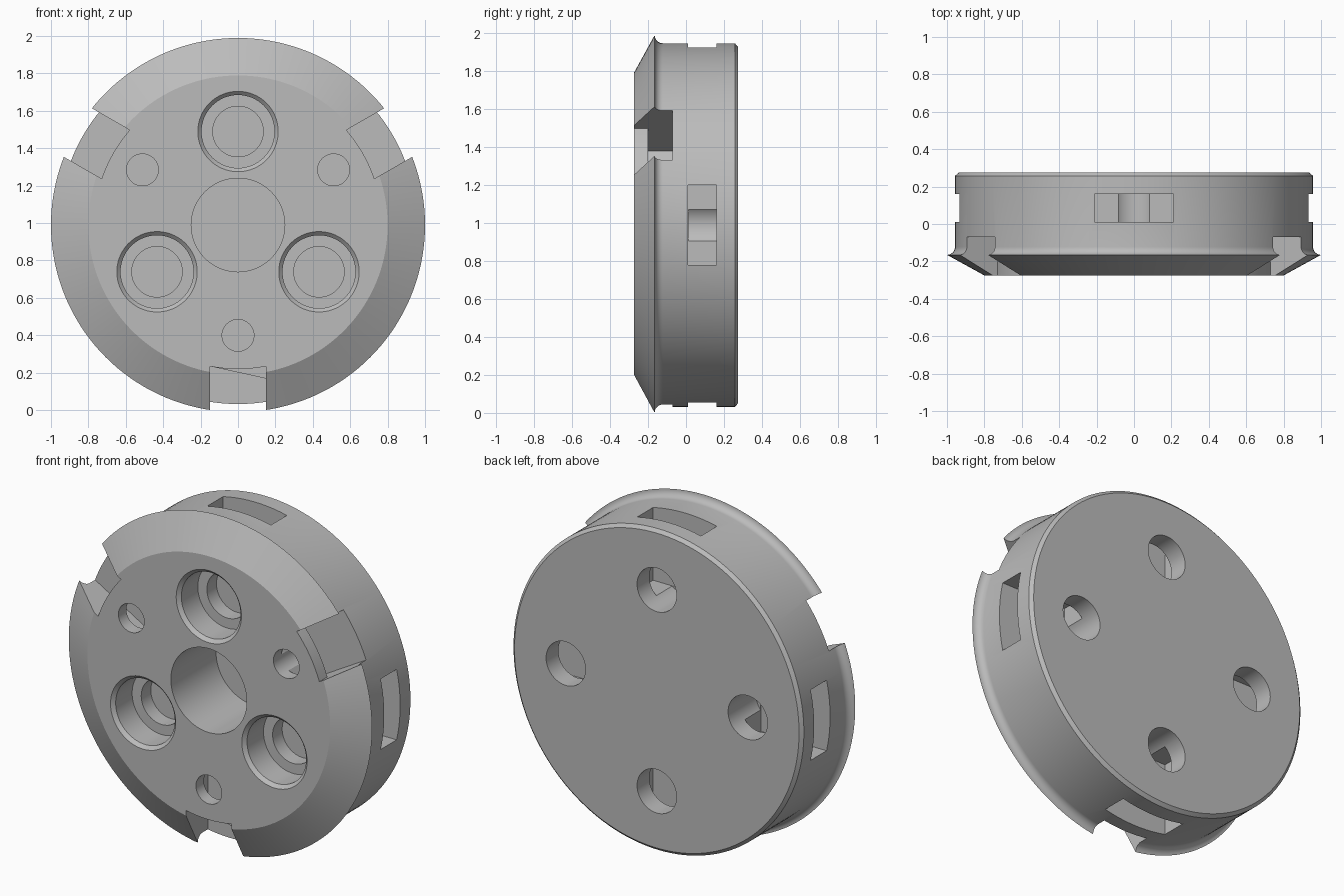
import bpy
import bmesh
from math import cos, sin, pi, radians, sqrt
from mathutils import Matrix, Vector

cube = bpy.data.objects.get("Cube")
if cube:
    bpy.data.objects.remove(cube, do_unlink=True)

CENTRE_Z = 0.989
COLOUR = (0.5, 0.5, 0.5, 1)

metal = bpy.data.materials.new("plain grey")
metal.use_nodes = True
metal.diffuse_color = COLOUR
shader = next(n for n in metal.node_tree.nodes if n.type == 'BSDF_PRINCIPLED')
shader.inputs["Base Color"].default_value = COLOUR


def make_object(name, bm, matrix):
    bmesh.ops.transform(bm, matrix=matrix, verts=bm.verts)
    bmesh.ops.recalc_face_normals(bm, faces=bm.faces)
    mesh = bpy.data.meshes.new(name)
    bm.to_mesh(mesh)
    bm.free()
    mesh.materials.append(metal)
    obj = bpy.data.objects.new(name, mesh)
    bpy.context.collection.objects.link(obj)
    return obj


def lathe(name, profile, matrix, segments=64):
    """Solid of revolution about the y axis from (radius, y) points."""
    bm = bmesh.new()
    rings = [[bm.verts.new((r * cos(2 * pi * i / segments), y, r * sin(2 * pi * i / segments)))
              for i in range(segments)] for r, y in profile]
    for low, high in zip(rings, rings[1:]):
        for i in range(segments):
            j = (i + 1) % segments
            bm.faces.new((low[i], low[j], high[j], high[i]))
    bm.faces.new(rings[0])
    bm.faces.new(rings[-1])
    return make_object(name, bm, matrix)


def prism(name, outline, y0, y1, matrix):
    """Extrude an (x, z) outline from y0 to y1."""
    bm = bmesh.new()
    face = bm.faces.new([bm.verts.new((x, y0, z)) for x, z in outline])
    result = bmesh.ops.extrude_face_region(bm, geom=[face])
    moved = [v for v in result["geom"] if isinstance(v, bmesh.types.BMVert)]
    bmesh.ops.translate(bm, vec=(0, y1 - y0, 0), verts=moved)
    return make_object(name, bm, matrix)


def place(angle, radius=0):
    """Move outward along x, then turn about the disc axis."""
    return (Matrix.Translation((0, 0, CENTRE_Z))
            @ Matrix.Rotation(-radians(angle), 4, 'Y')
            @ Matrix.Translation((radius, 0, 0)))


def cut(target, cutter):
    cutter.hide_render = True
    mod = target.modifiers.new("cut", 'BOOLEAN')
    mod.operation = 'DIFFERENCE'
    mod.solver = 'EXACT'
    mod.object = cutter
    bpy.context.view_layer.objects.active = target
    bpy.ops.object.modifier_apply(modifier=mod.name)
    bpy.data.objects.remove(cutter, do_unlink=True)


def slot_outline(inner, half):
    return [(inner, -half), (1.2, -half), (1.2, half), (inner, half)]


# Disc body: bevelled front, sharp lip, concave fillet, chamfered back
LIP = 0.043
fillet = [(1 - LIP * sin(a), -0.122 - LIP * cos(a))
          for a in (pi / 2 * i / 8 for i in range(9))]
body = lathe("disc_body",
             [(0.8, -0.275)] + fillet + [(0.957, 0.257), (0.938, 0.275)],
             place(0), 144)

# Central blind bore
cut(body, lathe("central_bore", [(0.25, -0.5), (0.25, 0.15)], place(0), 96))

# Chamfered counterbores with a smaller stepped hole
for angle in (90, 210, 330):
    cut(body, lathe("counterbore",
                    [(0.24, -0.3), (0.215, -0.275), (0.195, -0.255), (0.195, -0.1),
                     (0.135, -0.1), (0.135, -0.01)], place(angle, 0.5)))

# Front notches: curved opening, undercut radial slot and pin hole
HALF, ARC = 0.15, 0.77
steps = [HALF * (1 - i / 4) for i in range(9)]
opening = ([(sqrt(ARC ** 2 - t ** 2), t) for t in steps]
           + [(1.2, -HALF), (1.2, HALF)])
for angle in (30, 150, 270):
    cut(body, prism("notch_opening", opening, -0.4, -0.15, place(angle)))
    cut(body, prism("notch_slot", slot_outline(0.52, HALF), -0.2, -0.07, place(angle)))
    cut(body, lathe("pin_hole", [(0.085, -0.4), (0.085, -0.072)], place(angle, 0.59), 48))

# Rim slots meeting the four back holes
for angle in (0, 90, 180, 270):
    cut(body, prism("rim_slot", slot_outline(0.5, 0.21), 0.01, 0.16, place(angle)))
    cut(body, lathe("back_hole", [(0.13, 0.012), (0.13, 0.4)], place(angle, 0.6), 48))

# Smooth the round walls, keep machined edges crisp
bpy.ops.object.select_all(action='DESELECT')
body.select_set(True)
bpy.context.view_layer.objects.active = body
bpy.ops.object.shade_smooth_by_angle(angle=radians(25))
